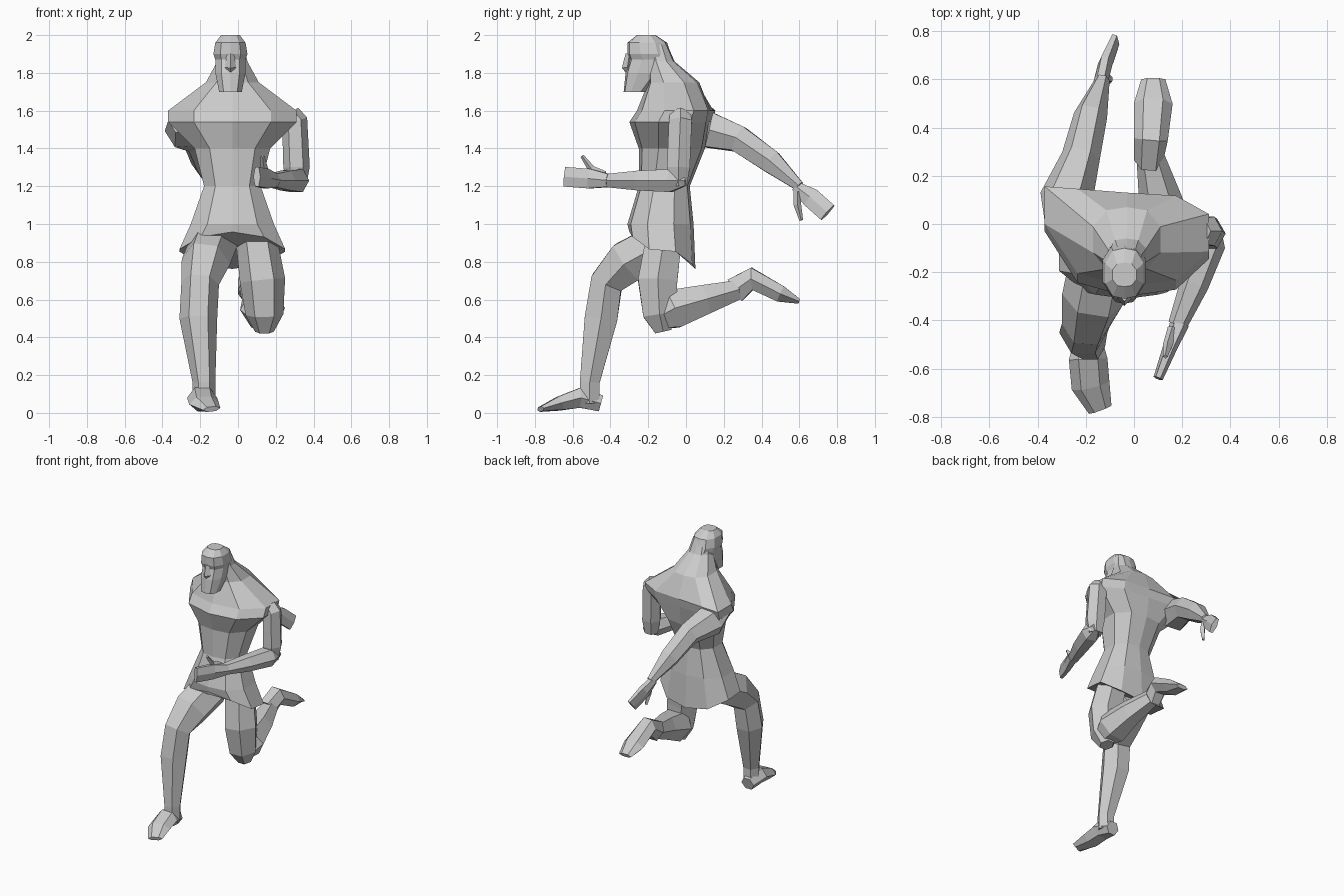
import bpy, bmesh, math
from mathutils import Vector

default_cube = bpy.data.objects.get("Cube")
if default_cube:
    bpy.data.objects.remove(default_cube)

GREY = (.6, .6, .6, 1)
clay = bpy.data.materials.new("clay_grey")
clay.use_nodes = True
clay.diffuse_color = GREY
clay.node_tree.nodes["Principled BSDF"].inputs["Base Color"].default_value = GREY


def skin(name, rings):
    """Join rings of points into one closed, flat-shaded part."""
    bm = bmesh.new()
    loops = [[bm.verts.new(point) for point in ring] for ring in rings]
    for lower, upper in zip(loops, loops[1:]):
        for i in range(len(lower)):
            bm.faces.new((lower[i - 1], lower[i], upper[i], upper[i - 1]))
    bm.faces.new(loops[0])
    bm.faces.new(loops[-1])
    bmesh.ops.recalc_face_normals(bm, faces=bm.faces)
    mesh = bpy.data.meshes.new(name)
    bm.to_mesh(mesh)
    bm.free()
    mesh.materials.append(clay)
    part = bpy.data.objects.new(name, mesh)
    bpy.context.collection.objects.link(part)


def limb(name, *joints, sides=6, first=1, last=1):
    """Joints are x, y, z, radius; thickness over width runs from first to last."""
    centres = [Vector(joint[:3]) for joint in joints]
    end = len(joints) - 1
    rings = []
    for i, centre in enumerate(centres):
        tangent = Vector()
        if i > 0:
            tangent += (centre - centres[i - 1]).normalized()
        if i < end:
            tangent += (centres[i + 1] - centre).normalized()
        tangent.normalize()
        across = (Vector((1, 0, 0)) - tangent * tangent.x).normalized()
        over = tangent.cross(across) * (first + (last - first) * i / end)
        angles = [math.tau * k / sides for k in range(sides)]
        radius = joints[i][3]
        rings.append([centre + (across * math.cos(a) + over * math.sin(a)) * radius
                      for a in angles])
    skin(name, rings)


# Ten-sided body outline, front point first
HALF = [(0, 1), (.6, .9), (1, .4), (1, -.4), (.6, -.9), (0, -1)]
OUTLINE = HALF + [(-side, depth) for side, depth in HALF[-2:0:-1]]


def body(name, middle, *levels):
    """Levels are z, half width, front y, back y."""
    rings = []
    for z, width, front, back in levels:
        # Wide upper levels turn the right shoulder back; the hem rises in front
        turn = max(0, width - .2) if z > 1.2 else 0
        lift = max(0, 1 - z) * .7
        ring = []
        for side, depth in OUTLINE:
            swing = turn * (.9 * abs(side) - .6 * side) * (1 - .8 * abs(depth))
            y = (front + back) / 2 + depth * (front - back) / 2 + swing
            ring.append((middle + side * width, y, z + lift * depth ** 3))
        rings.append(ring)
    skin(name, rings)


# Torso from flared hem through chest and shoulders to neck
body("torso", -.03,
     (.86, .28, -.3, .05),
     (1, .22, -.31, .04),
     (1.2, .15, -.25, .02),
     (1.4, .2, -.25, .1),
     (1.54, .34, -.3, .12),
     (1.6, .34, -.26, .13),
     (1.75, .14, -.2, .07),
     (1.86, .08, -.2, -.06),
     (1.95, .06, -.2, -.1))

# Head with beard, recessed eyes and brow
body("head", -.04,
     (1.7, .06, -.33, -.2),
     (1.8, .08, -.32, -.1),
     (1.87, .08, -.3, -.07),
     (1.9, .09, -.31, -.08),
     (1.96, .08, -.31, -.1),
     (2, .05, -.26, -.16))
limb("nose", (-.04, -.3, 1.9, .02), (-.04, -.31, 1.83, .03), (-.04, -.3, 1.81, .02),
     sides=4)

# Right arm, swung back
limb("right_arm",
     (-.29, 0, 1.55, .08),
     (-.28, .11, 1.5, .11),
     (-.22, .28, 1.45, .08),
     (-.18, .45, 1.33, .07),
     (-.13, .6, 1.2, .03))
limb("right_hand",
     (-.14, .58, 1.2, .03),
     (-.12, .66, 1.14, .03),
     (-.08, .75, 1.06, .02), first=1, last=3)
limb("right_thumb", (-.12, .59, 1.17, .02), (-.11, .59, 1.1, .02), (-.1, .61, 1.02, .01),
     sides=4)

# Left arm, bent forward at the elbow
limb("left_upper_arm",
     (.27, -.03, 1.58, .06),
     (.3, -.03, 1.54, .07),
     (.31, -.04, 1.3, .07),
     (.31, -.04, 1.2, .05))
limb("left_forearm",
     (.33, 0, 1.23, .03),
     (.31, -.08, 1.23, .07),
     (.25, -.25, 1.23, .06),
     (.18, -.42, 1.23, .04))
limb("left_hand",
     (.19, -.41, 1.23, .04),
     (.15, -.51, 1.24, .03),
     (.1, -.64, 1.25, .02), first=1, last=3)
limb("left_thumb", (.16, -.43, 1.26, .02), (.14, -.5, 1.29, .02), (.13, -.55, 1.36, .01),
     sides=4)

# Right leg, planted in front
limb("right_leg",
     (-.13, -.12, .9, .13),
     (-.17, -.31, .8, .13),
     (-.2, -.42, .69, .1),
     (-.21, -.45, .5, .1),
     (-.18, -.51, .16, .06),
     (-.18, -.51, .05, .06))
limb("right_foot",
     (-.19, -.45, .05, .05),
     (-.19, -.56, .08, .08),
     (-.18, -.67, .05, .08),
     (-.14, -.77, .02, .05), first=1, last=.3)

# Left leg, folded back
limb("left_thigh",
     (.1, -.12, .9, .11),
     (.13, -.15, .7, .12),
     (.14, -.14, .52, .1),
     (.14, -.12, .43, .05))
limb("left_shin",
     (.14, -.16, .5, .07),
     (.13, -.07, .55, .12),
     (.11, .1, .6, .09),
     (.07, .27, .65, .06))
limb("left_foot",
     (.06, .26, .65, .06),
     (.07, .35, .71, .07),
     (.08, .5, .63, .08),
     (.08, .6, .59, .05), first=1.3, last=.3)
